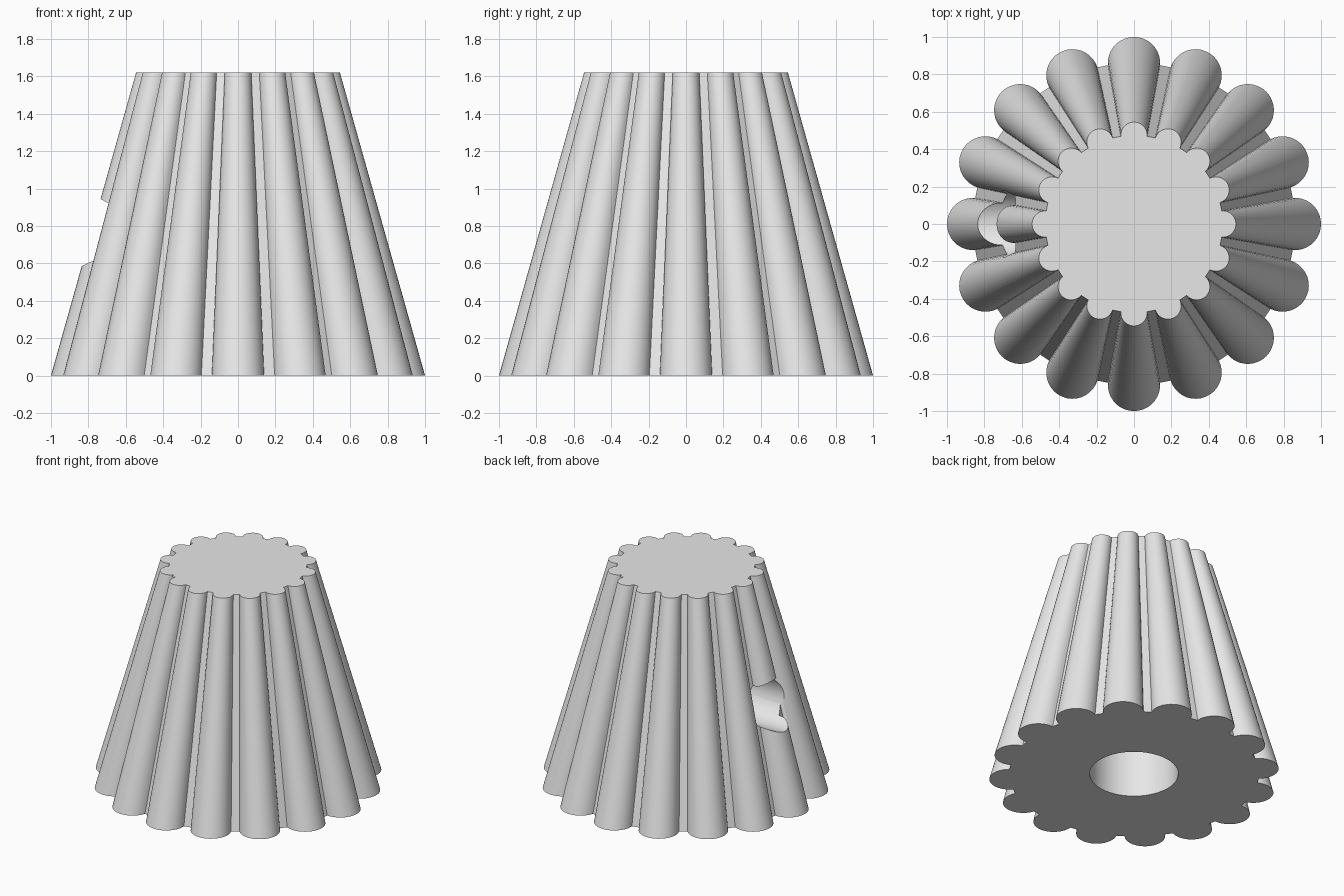
import bpy
import bmesh
from math import asin, cos, sin, pi

if "Cube" in bpy.data.objects:
    bpy.data.objects.remove(bpy.data.objects["Cube"], do_unlink=True)

LOBES = 16
ARC_STEPS = 18
HEIGHT = 1.62

grey = bpy.data.materials.new("plain grey")
grey.use_nodes = True
grey.diffuse_color = (0.8, 0.8, 0.8, 1)
grey.node_tree.nodes["Principled BSDF"].inputs["Base Color"].default_value = (0.8, 0.8, 0.8, 1)


def fluted_outline(core, lobe):
    """Round lobes centred on a core circle, with the core showing between them."""
    half = pi / 2 + asin(lobe / (2 * core))
    points = []
    for i in range(LOBES):
        turn = 2 * pi * i / LOBES
        for k in range(ARC_STEPS + 1):
            a = turn + half * (2 * k / ARC_STEPS - 1)
            points.append((core * cos(turn) + lobe * cos(a),
                           core * sin(turn) + lobe * sin(a)))
    return points


def drill(body, name, radius, depth, location, rotation):
    """Cut a round hole into the body."""
    bpy.ops.mesh.primitive_cylinder_add(vertices=64, radius=radius, depth=depth,
                                        location=location, rotation=rotation)
    cutter = bpy.context.object
    cutter.name = name
    cutter.hide_render = True
    cutter.data.materials.append(grey)
    mod = body.modifiers.new(name, 'BOOLEAN')
    mod.operation = 'DIFFERENCE'
    mod.solver = 'EXACT'
    mod.object = cutter
    bpy.ops.object.select_all(action='DESELECT')
    body.select_set(True)
    bpy.context.view_layer.objects.active = body
    bpy.ops.object.modifier_apply(modifier=mod.name)
    bpy.data.objects.remove(cutter, do_unlink=True)


# Tapered fluted body: bottom and top outlines joined by side strips
bm = bmesh.new()
bottom = [bm.verts.new((x, y, 0)) for x, y in fluted_outline(0.86, 0.14)]
top = [bm.verts.new((x, y, HEIGHT)) for x, y in fluted_outline(0.474, 0.071)]
for i in range(len(bottom)):
    j = (i + 1) % len(bottom)
    bm.faces.new((bottom[i], bottom[j], top[j], top[i]))
bm.faces.new(top)
bm.faces.new(bottom[::-1])
bmesh.ops.recalc_face_normals(bm, faces=bm.faces)
mesh = bpy.data.meshes.new("fluted_knob")
bm.to_mesh(mesh)
bm.free()
mesh.materials.append(grey)
knob = bpy.data.objects.new("fluted_knob", mesh)
bpy.context.collection.objects.link(knob)

# Shaft bore from below, and the side screw hole that meets it
drill(knob, "shaft_bore", 0.305, 2.4, (0, 0, 0), (0, 0, 0))
drill(knob, "screw_hole", 0.18, 1.2, (-0.6, 0, 0.765), (0, pi / 2, 0))

bpy.ops.object.shade_smooth_by_angle(angle=pi / 6)
